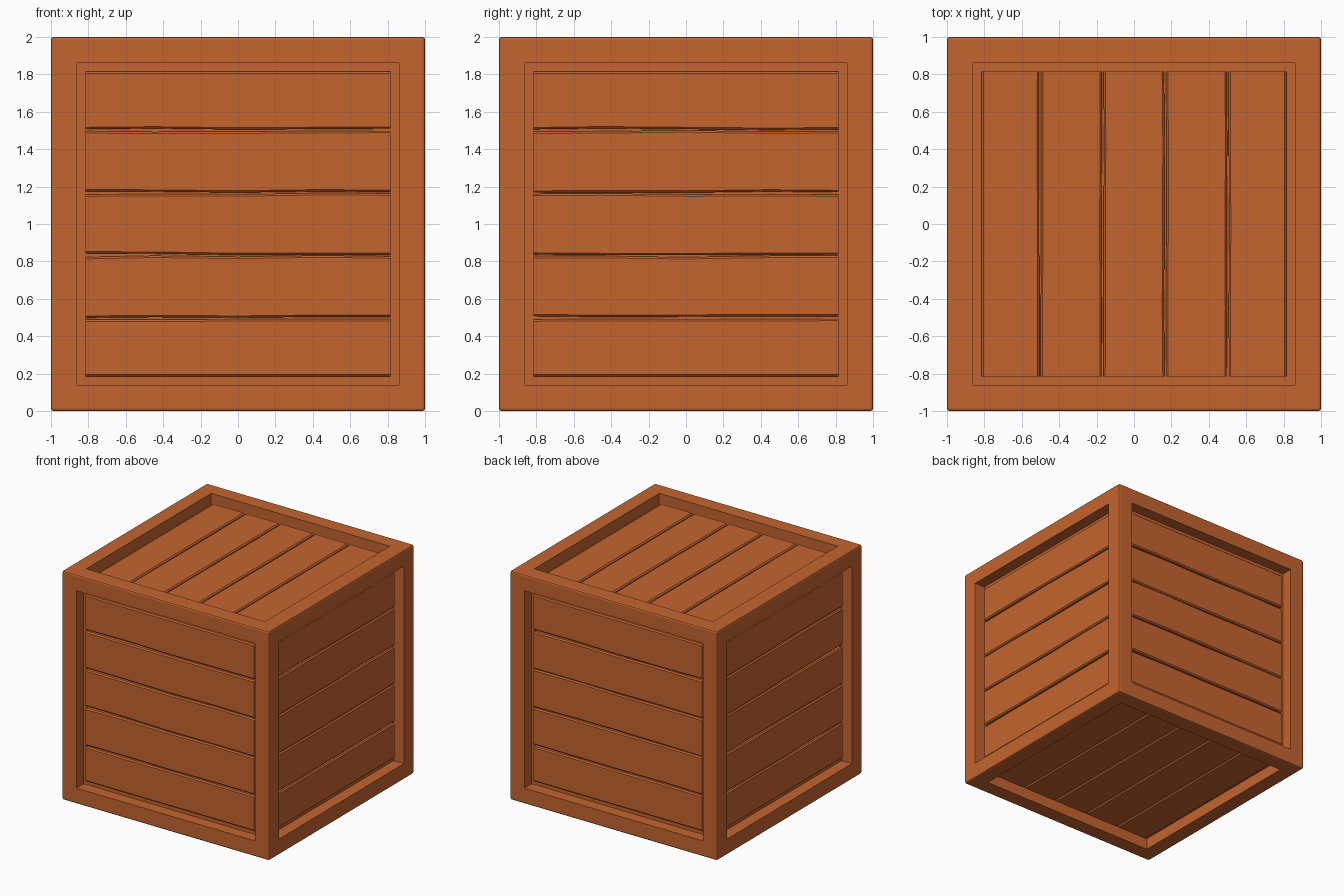
import bpy, bmesh, random
from mathutils import Matrix, Vector

random.seed(7)
cube = bpy.data.objects.get("Cube")
if cube:
    bpy.data.objects.remove(cube, do_unlink=True)

COLOUR = (0.56, 0.13, 0.029, 1)
wood = bpy.data.materials.new("orange_wood")
wood.use_nodes = True
wood.diffuse_color = COLOUR
bsdf = next(n for n in wood.node_tree.nodes if n.type == 'BSDF_PRINCIPLED')
bsdf.inputs["Base Color"].default_value = COLOUR
bsdf.inputs["Roughness"].default_value = 0.8

OPENING = 0.805   # half width of each frame opening
FLOOR = 0.90      # distance of the backing from the centre
FACE = 0.94       # distance of the plank faces from the centre
PITCH = 0.335     # plank spacing
CHAMFER = 0.01


def finish(bm, name):
    bmesh.ops.recalc_face_normals(bm, faces=bm.faces)
    mesh = bpy.data.meshes.new(name)
    bm.to_mesh(mesh)
    bm.free()
    mesh.materials.append(wood)
    obj = bpy.data.objects.new(name, mesh)
    bpy.context.collection.objects.link(obj)
    obj.location.z = 1
    return obj


def build_frame():
    """Cube with a recessed square opening on every side and eased edges."""
    bm = bmesh.new()
    bmesh.ops.create_cube(bm, size=2)
    outer = list(bm.edges)
    sides = list(bm.faces)
    bmesh.ops.inset_individual(bm, faces=sides, thickness=1 - OPENING)
    rims = [e for f in sides for e in f.edges]
    for f in sides:
        normal = f.normal.copy()
        new = bmesh.ops.extrude_discrete_faces(bm, faces=[f])["faces"][0]
        bmesh.ops.translate(bm, verts=new.verts, vec=normal * (FLOOR - 1))
    # find rim and outer edges by position
    edges = []
    for e in bm.edges:
        biggest = [max(abs(c) for c in v.co) for v in e.verts]
        mid = (e.verts[0].co + e.verts[1].co) / 2
        ranked = sorted(abs(c) for c in mid)
        on_surface = min(biggest) > 0.999
        is_outer = ranked[1] > 0.999
        is_rim = abs(ranked[1] - OPENING) < 0.001 and ranked[0] < 0.001
        if on_surface and (is_outer or is_rim):
            edges.append(e)
    bmesh.ops.bevel(bm, geom=edges, offset=0.014, offset_type='OFFSET',
                    segments=2, profile=0.5, affect='EDGES')
    return finish(bm, "frame")


def add_plank(bm, centre, wobble, basis):
    """Loft a chamfered plank section along slightly uneven edges."""
    reach = OPENING + 0.01
    stations = [-reach, -0.45, 0, 0.45, reach]
    half = PITCH / 2 - 0.005
    rows = []
    for u in stations:
        low = max(centre - half + random.uniform(-wobble, wobble), -reach)
        high = min(centre + half + random.uniform(-wobble, wobble), reach)
        section = [(low, FLOOR - 0.01), (low, FACE - CHAMFER),
                   (low + CHAMFER, FACE), (high - CHAMFER, FACE),
                   (high, FACE - CHAMFER), (high, FLOOR - 0.01)]
        rows.append([bm.verts.new(basis @ Vector((u, v, w)))
                     for v, w in section])
    count = len(rows[0])
    for a, b in zip(rows, rows[1:]):
        for i in range(count):
            j = (i + 1) % count
            bm.faces.new((a[i], a[j], b[j], b[i]))
    bm.faces.new(rows[0])
    bm.faces.new(rows[-1][::-1])


def build_planks(name, along, across, wobble):
    """Five parallel planks filling one side."""
    u, v = Vector(along), Vector(across)
    basis = Matrix((u, v, u.cross(v))).transposed()
    bm = bmesh.new()
    for k in range(-2, 3):
        add_plank(bm, k * PITCH, wobble, basis)
    return finish(bm, name)


build_frame()
UP = (0, 0, 1)
build_planks("front_planks", (1, 0, 0), UP, 0.005)
build_planks("back_planks", (-1, 0, 0), UP, 0.005)
build_planks("left_planks", (0, 1, 0), UP, 0.005)
build_planks("right_planks", (0, -1, 0), UP, 0.005)
build_planks("top_planks", (0, 1, 0), (-1, 0, 0), 0.002)
build_planks("bottom_planks", (0, 1, 0), (1, 0, 0), 0.002)
